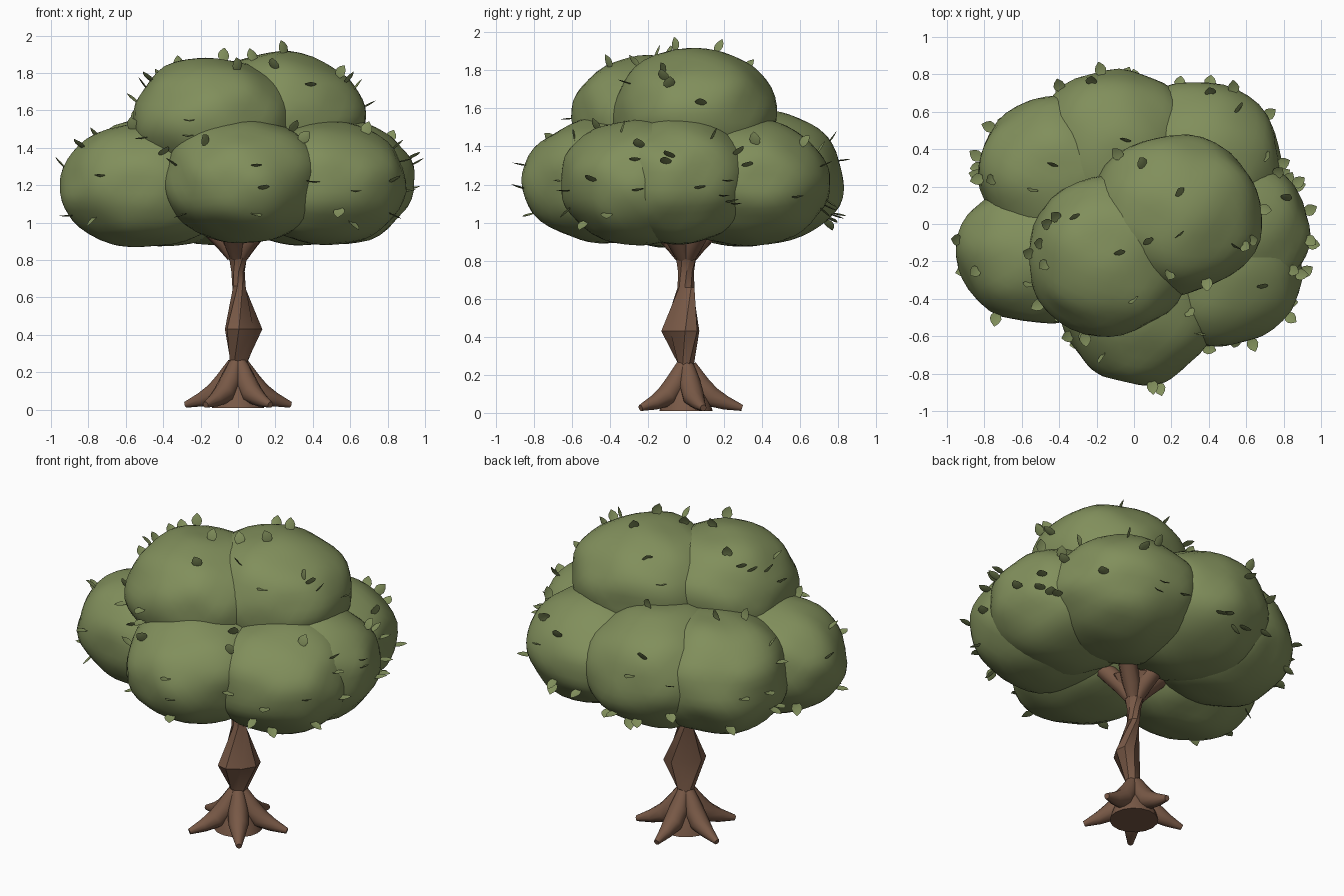
import bpy, bmesh, math, random
from mathutils import Vector, noise

if "Cube" in bpy.data.objects:
    bpy.data.objects.remove(bpy.data.objects["Cube"])

random.seed(7)


def material(name, rgb):
    m = bpy.data.materials.new(name)
    m.diffuse_color = (*rgb, 1)
    m.use_nodes = True
    m.node_tree.nodes["Principled BSDF"].inputs["Base Color"].default_value = m.diffuse_color
    return m


GREEN = material("leaf green", (0.22, 0.275, 0.106))
BROWN = material("bark brown", (0.19, 0.1, 0.062))


def make_object(name, bm, mat, angle=40, fix_normals=True):
    if fix_normals:
        bmesh.ops.recalc_face_normals(bm, faces=bm.faces)
    mesh = bpy.data.meshes.new(name)
    bm.to_mesh(mesh)
    bm.free()
    mesh.materials.append(mat)
    ob = bpy.data.objects.new(name, mesh)
    bpy.context.collection.objects.link(ob)
    bpy.ops.object.select_all(action='DESELECT')
    ob.select_set(True)
    bpy.context.view_layer.objects.active = ob
    bpy.ops.object.shade_smooth_by_angle(angle=math.radians(angle))
    return ob


def loft(bm, rings):
    """Skin a list of point rings and cap both ends."""
    loops = [[bm.verts.new(p) for p in ring] for ring in rings]
    n = len(loops[0])
    for a, b in zip(loops, loops[1:]):
        for i in range(n):
            j = (i + 1) % n
            bm.faces.new((a[i], a[j], b[j], b[i]))
    bm.faces.new(loops[0][::-1])
    bm.faces.new(loops[-1])


def limb(bm, angle, profile, sides=10):
    """Tapered tube; profile rows are (distance out, height, radius)."""
    out = Vector((math.cos(angle), math.sin(angle), 0))
    side = Vector((-math.sin(angle), math.cos(angle), 0))
    pts = [out * r + Vector((0, 0, z)) for r, z, _ in profile]
    rings = []
    for i, p in enumerate(pts):
        t = (pts[min(i + 1, len(pts) - 1)] - pts[max(i - 1, 0)]).normalized()
        up = side.cross(t)
        rad = profile[i][2]
        rings.append([p + (side * math.cos(k * math.tau / sides)
                           + up * math.sin(k * math.tau / sides)) * rad
                      for k in range(sides)])
    loft(bm, rings)


# Twisted trunk: height, centre x, centre y, long radius, short radius, turn
bm = bmesh.new()
sections = [(0.2, 0, 0, 0.055, 0.05, 10), (0.26, 0.005, 0, 0.052, 0.045, 20),
            (0.43, 0.03, -0.03, 0.125, 0.075, 45),
            (0.66, 0.005, 0, 0.045, 0.036, 80), (0.74, 0, 0, 0.042, 0.036, 95),
            (0.84, 0, 0, 0.065, 0.06, 120), (0.94, 0, 0, 0.14, 0.13, 130)]
rings = []
for z, cx, cy, ra, rb, turn in sections:
    t = math.radians(turn)
    ring = []
    for k in range(8):
        a = k * math.tau / 8
        u, v = ra * math.cos(a), rb * math.sin(a)
        ring.append((cx + u * math.cos(t) - v * math.sin(t),
                     cy + u * math.sin(t) + v * math.cos(t), z))
    rings.append(ring)
loft(bm, rings)
make_object("trunk", bm, BROWN, 35)

# Flared base under the trunk
bm = bmesh.new()
loft(bm, [[(r * math.cos(k * math.tau / 16), r * math.sin(k * math.tau / 16), z)
           for k in range(16)]
          for z, r in ((0.01, 0.14), (0.06, 0.125), (0.14, 0.09), (0.25, 0.055))])
make_object("trunk_base", bm, BROWN)

# Five roots and five mostly hidden branches
roots, branches = bmesh.new(), bmesh.new()
for k in range(5):
    angle = math.radians(-54 + 72 * k)
    limb(roots, angle, [(0.02, 0.25, 0.036), (0.07, 0.15, 0.058), (0.13, 0.085, 0.058),
                        (0.21, 0.052, 0.038), (0.295, 0.026, 0.017)])
    limb(branches, angle + 0.3, [(0.02, 0.82, 0.04), (0.06, 0.89, 0.055),
                                 (0.15, 0.98, 0.055), (0.3, 1.1, 0.035)], 8)
make_object("roots", roots, BROWN, 60)
make_object("branches", branches, BROWN, 60)

# Foliage clumps: name, centre, radii
CLUMPS = [
    ("front", (0.03, -0.4, 1.22), (0.43, 0.46, 0.33)),
    ("left", (-0.49, -0.15, 1.2), (0.46, 0.38, 0.33)),
    ("back_left", (-0.4, 0.28, 1.22), (0.44, 0.41, 0.35)),
    ("back", (-0.11, 0.38, 1.23), (0.45, 0.45, 0.35)),
    ("back_right", (0.34, 0.31, 1.21), (0.45, 0.45, 0.33)),
    ("right", (0.5, -0.04, 1.22), (0.44, 0.42, 0.335)),
    ("front_right", (0.46, -0.24, 1.21), (0.44, 0.42, 0.33)),
    ("upper_left", (-0.13, -0.17, 1.55), (0.44, 0.43, 0.33)),
    ("upper_right", (0.22, 0.05, 1.57), (0.46, 0.43, 0.34)),
]
POWER = 2.1


def inside(p, clump):
    d = [(p[i] - clump[1][i]) / clump[2][i] for i in range(3)]
    return sum(c * c for c in d) < 1.05


leaf_spots = []
for n, clump in enumerate(CLUMPS):
    name, centre, radii = clump
    bm = bmesh.new()
    bmesh.ops.create_icosphere(bm, subdivisions=4, radius=1)
    for v in bm.verts:
        d = v.co.normalized()
        rho = math.hypot(d.x, d.y)
        s = (rho ** POWER + abs(d.z) ** POWER) ** (-1 / POWER)
        s *= 1 + 0.06 * noise.noise(d * 1.9 + Vector((n * 5.3, 2.1, n * 1.7)))
        v.co = Vector(centre[i] + d[i] * s * radii[i] for i in range(3))
    bm.normal_update()
    # Choose exposed points for the loose leaves
    free = [(v.co.copy(), v.normal.copy()) for v in bm.verts
            if v.co.z > 0.98 and not any(inside(v.co, c) for c in CLUMPS if c is not clump)]
    leaf_spots += random.sample(free, min(len(free), 11 if name.startswith("upper") else 9))
    make_object("foliage_" + name, bm, GREEN, 60)

# Loose leaves: small folded, curled blades pointing away from the foliage
bm = bmesh.new()
for p, nrm in leaf_spots:
    jitter = Vector(random.uniform(-0.45, 0.45) for _ in range(3))
    axis = (nrm + jitter).normalized()
    ref = Vector((0, 0, 1)) if nrm.z < 0.7 else Vector((random.uniform(-1, 1), 1, 0.2))
    wide = ref.cross(axis).normalized()
    up = axis.cross(wide)
    start = p - nrm * 0.012
    rows = []
    for t, w in ((0, 0.006), (0.25, 0.027), (0.5, 0.031), (0.75, 0.022), (1, 0.002)):
        mid = start + axis * (t * 0.08) + up * (0.018 * t * t)
        rows.append([bm.verts.new(mid + wide * (w * s) + up * (abs(s) * w * 0.25))
                     for s in (-1, 0, 1)])
    for a, b in zip(rows, rows[1:]):
        for i in range(2):
            bm.faces.new((a[i], a[i + 1], b[i + 1], b[i]))
make_object("loose_leaves", bm, GREEN, 60, False)
